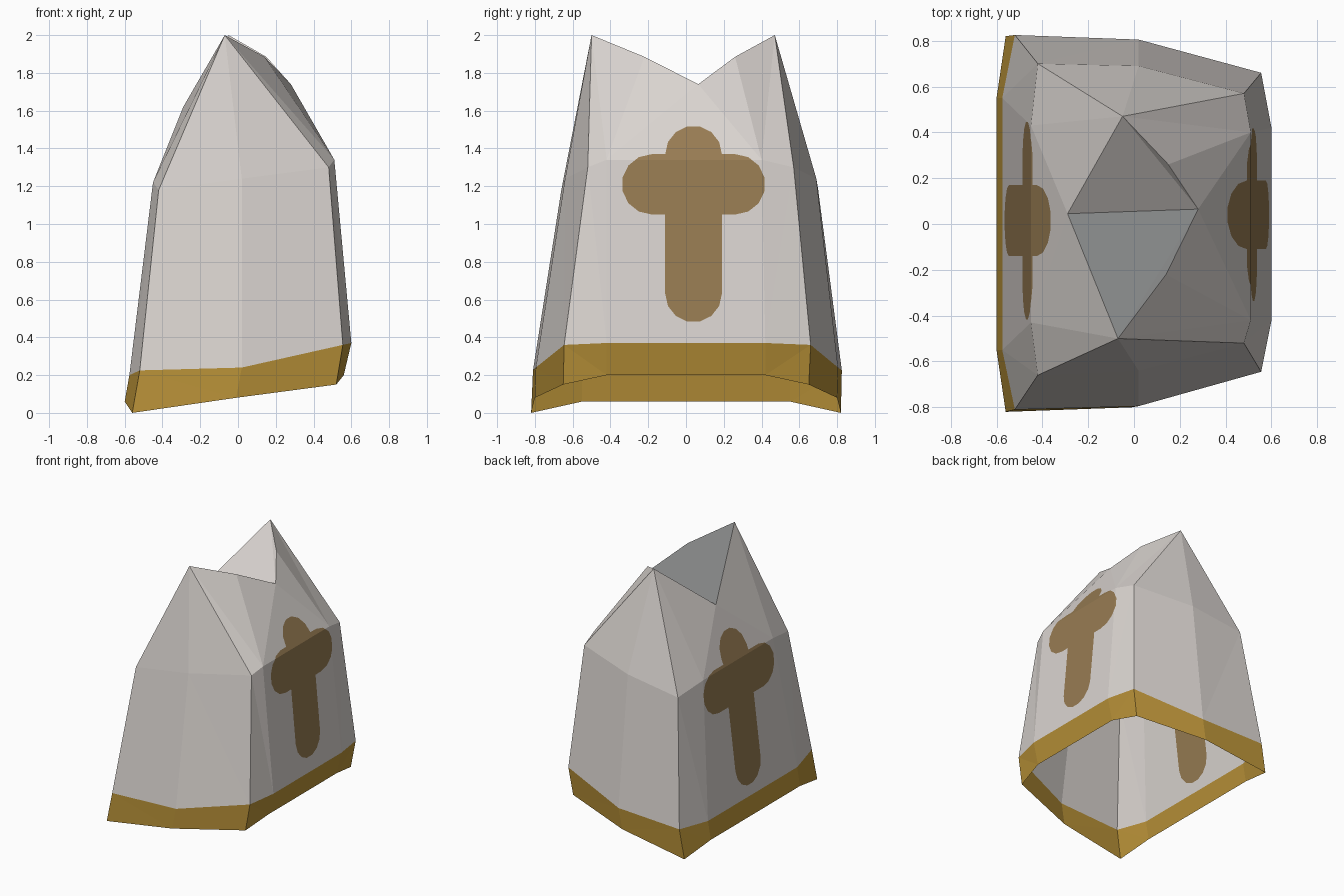
import bpy, bmesh, math
from mathutils import Vector

if "Cube" in bpy.data.objects:
    bpy.data.objects.remove(bpy.data.objects["Cube"])


def material(name, rgb):
    m = bpy.data.materials.new(name)
    m.diffuse_color = (*rgb, 1)
    m.use_nodes = True
    m.node_tree.nodes["Principled BSDF"].inputs["Base Color"].default_value = m.diffuse_color
    return m


WHITE, GOLD, TAN, GREY = range(4)
mats = [material("warm_white", (0.70, 0.66, 0.63)),
        material("gold_trim", (0.49, 0.29, 0.04)),
        material("tan_cross", (0.31, 0.20, 0.085)),
        material("inner_grey", (0.22, 0.225, 0.225))]

# Half rings from left side to right side: x, front y, back y, z
bottom = [(-.60, -.55, .55, .06), (-.56, -.82, .82, 0), (-.01, -.80, .80, .08),
          (.52, -.65, .65, .15), (.56, -.42, .42, .20)]
hem = [(-.575, -.55, .55, .20), (-.52, -.81, .825, .225), (.02, -.795, .805, .24),
       (.555, -.645, .66, .36), (.60, -.42, .42, .37)]
knee = [(-.45, -.43, .43, 1.22), (-.42, -.66, .70, 1.18), (.02, -.64, .69, 1.24),
        (.48, -.52, .57, 1.30), (.51, -.42, .40, 1.34)]

bm = bmesh.new()


def ring(half):
    front = [bm.verts.new((x, f, z)) for x, f, b, z in half]
    back = [bm.verts.new((x, b, z)) for x, f, b, z in reversed(half)]
    return front + back


def face(verts, mat=WHITE):
    f = bm.faces.new(verts)
    f.material_index = mat
    return f


# Gold hem and the walls above it
rings = [ring(h) for h in (bottom, hem, knee)]
for lower, upper, mat in ((rings[0], rings[1], GOLD), (rings[1], rings[2], WHITE)):
    for i in range(10):
        j = (i + 1) % 10
        face((lower[i], lower[j], upper[j], upper[i]), mat)

# Two peaks joined by a valley fold
top = rings[2]
valley_l = bm.verts.new((-.29, .045, 1.62))
valley_r = bm.verts.new((.28, .065, 1.74))
for cols, peak_co, shoulder_co, flap in (
        (top[:5], (-.07, -.50, 2.0), (.14, -.22, 1.885), GREY),
        (top[:4:-1], (-.05, .47, 2.0), (.15, .26, 1.885), WHITE)):
    peak = bm.verts.new(peak_co)
    shoulder = bm.verts.new(shoulder_co)
    for a, b in zip(cols, cols[1:]):
        face((a, b, peak))
    face((cols[0], peak, valley_l))
    face((cols[4], shoulder, peak))
    face((cols[4], valley_r, shoulder))
    face((peak, shoulder, valley_r), flap)
    face((peak, valley_r, valley_l), flap)
face((top[0], valley_l, top[9]))
face((top[4], top[5], valley_r))
bmesh.ops.recalc_face_normals(bm, faces=bm.faces[:])
bmesh.ops.triangulate(bm, faces=bm.faces[:])


def capsule(y0, y1, z0, z1, steps=7):
    """Counter-clockwise rounded bar in the y-z plane."""
    r = min(y1 - y0, z1 - z0) / 2
    pts = []
    upright = z1 - z0 > y1 - y0
    ends = ([(y1 - r, z1 - r, 0), (y0 + r, z0 + r, math.pi)] if upright else
            [(y1 - r, z1 - r, -math.pi / 2), (y0 + r, z0 + r, math.pi / 2)])
    for cy, cz, start in ends:
        for k in range(steps + 1):
            a = start + math.pi * k / steps
            pts.append((cy + r * math.cos(a), cz + r * math.sin(a)))
    return pts


def inside(p, poly):
    return all((b[0] - a[0]) * (p.z - a[1]) - (b[1] - a[1]) * (p.y - a[0]) > 0
               for a, b in zip(poly, poly[1:] + poly[:1]))


# Rounded cross cut into each side wall
def cut_cross(side, bars):
    def wall():
        return [f for f in bm.faces if f.material_index == WHITE
                and f.normal.x * side > 0.5 and f.calc_center_median().x * side > 0.1]

    for poly in bars:
        for a, b in zip(poly, poly[1:] + poly[:1]):
            fs = wall()
            geom = fs + list({e for f in fs for e in f.edges}) + list({v for f in fs for v in f.verts})
            bmesh.ops.bisect_plane(bm, geom=geom, dist=1e-5, plane_co=(0, *a),
                                   plane_no=Vector((0, b[1] - a[1], a[0] - b[0])))
            bm.normal_update()
    for f in wall():
        c = f.calc_center_median()
        if any(inside(c, p) for p in bars):
            f.material_index = TAN


cut_cross(1, [capsule(-.11, .19, .48, 1.52), capsule(-.34, .42, 1.05, 1.37)])
cut_cross(-1, [capsule(-.14, .17, .28, 1.44), capsule(-.42, .45, .92, 1.24)])

mesh = bpy.data.meshes.new("ceremonial_hat")
bm.to_mesh(mesh)
bm.free()
for m in mats:
    mesh.materials.append(m)
bpy.context.collection.objects.link(bpy.data.objects.new("ceremonial_hat", mesh))
